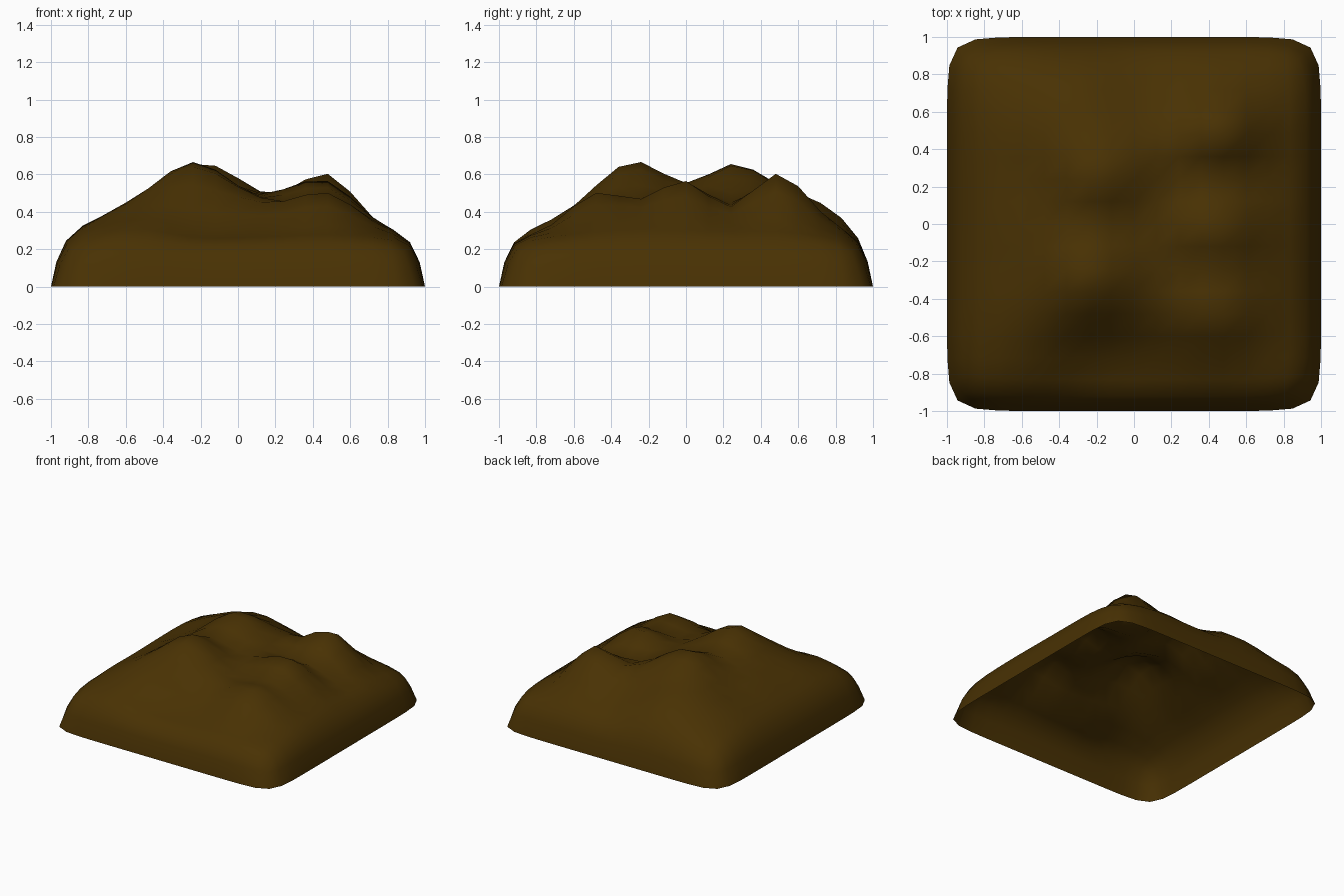
import bpy, bmesh

if "Cube" in bpy.data.objects:
    bpy.data.objects.remove(bpy.data.objects["Cube"])

# Heights of the mound on a regular grid: rows run front to back, columns left to right
N, STEP = 9, 0.24
RIM, RIM_Z = 0.95, 0.27
HEIGHTS = [
    [.33, .36, .31, .30, .31, .33, .29],
    [.38, .50, .54, .48, .455, .505, .35],
    [.38, .52, .67, .54, .45, .465, .36],
    [.38, .50, .55, .50, .52, .57, .37],
    [.38, .48, .66, .58, .45, .42, .34],
    [.38, .49, .55, .52, .50, .61, .37],
    [.34, .42, .45, .37, .37, .40, .31],
]


def coord(i):
    return max(-RIM, min(RIM, (i - 4) * STEP))


# Sharpen the control heights so the subdivided surface passes through the peaks
target = [[HEIGHTS[j - 1][i - 1] if 0 < i < N - 1 and 0 < j < N - 1 else RIM_Z
           for i in range(N)] for j in range(N)]
ctrl = [row[:] for row in target]
W = (1 / 6, 4 / 6, 1 / 6)
for _ in range(8):
    new = [row[:] for row in ctrl]
    for j in range(1, N - 1):
        for i in range(1, N - 1):
            limit = sum(W[a] * W[b] * ctrl[j + b - 1][i + a - 1]
                        for a in range(3) for b in range(3))
            new[j][i] += target[j][i] - limit
    ctrl = new

# Top surface
bm = bmesh.new()
top = [[bm.verts.new((coord(i), coord(j), ctrl[j][i])) for i in range(N)] for j in range(N)]
for j in range(N - 1):
    for i in range(N - 1):
        bm.faces.new((top[j][i], top[j][i + 1], top[j + 1][i + 1], top[j + 1][i]))

# Steep skirt down to the ground, open underneath
last = N - 1
for j in (0, last):
    for i in (0, last):  # softer, lower corners
        v = top[j][i].co
        v.x *= 0.95
        v.y *= 0.95
        v.z = 0.22
loop = ([(i, 0) for i in range(last)] + [(last, j) for j in range(last)] +
        [(i, last) for i in range(last, 0, -1)] + [(0, j) for j in range(last, 0, -1)])


def snap(k):
    return -1 if k == 0 else 1 if k == last else coord(k)


foot = []
for i, j in loop:
    s = 0.985 if i in (0, last) and j in (0, last) else 1
    foot.append(bm.verts.new((snap(i) * s, snap(j) * s, 0)))
for k in range(len(loop)):
    n = (k + 1) % len(loop)
    (i0, j0), (i1, j1) = loop[k], loop[n]
    bm.faces.new((foot[k], foot[n], top[j1][i1], top[j0][i0]))

mesh = bpy.data.meshes.new("dirt_mound")
bm.to_mesh(mesh)
bm.free()
mound = bpy.data.objects.new("dirt_mound", mesh)
bpy.context.collection.objects.link(mound)
for p in mesh.polygons:
    p.use_smooth = True

# One subdivision keeps the coarse, faceted outline
sub = mound.modifiers.new("Smooth", 'SUBSURF')
sub.levels = sub.render_levels = 1

# Brown earth
mat = bpy.data.materials.new("earth")
mat.diffuse_color = (0.066, 0.031, 0.001, 1)
mat.use_nodes = True
mat.node_tree.nodes["Principled BSDF"].inputs["Base Color"].default_value = mat.diffuse_color
mesh.materials.append(mat)
